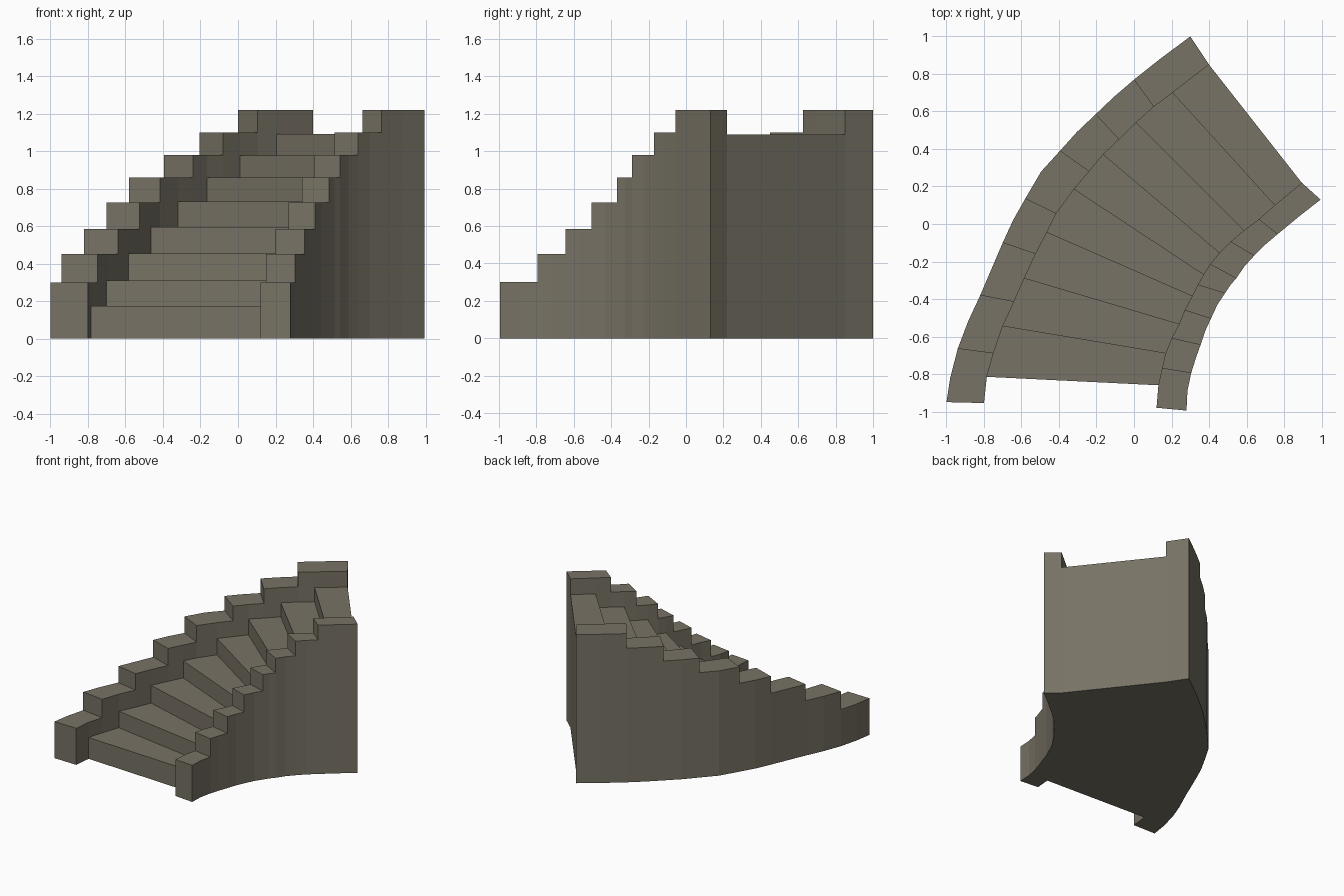
import bpy, bmesh

if "Cube" in bpy.data.objects:
    bpy.data.objects.remove(bpy.data.objects["Cube"])

stone = bpy.data.materials.new("weathered stone")
stone.diffuse_color = (0.185, 0.168, 0.128, 1)
stone.use_nodes = True
stone.node_tree.nodes["Principled BSDF"].inputs["Base Color"].default_value = stone.diffuse_color

# Plan curves at every half step, from the bottom of the stair to the top
left_outer = [(-1, -.95), (-.98, -.82), (-.94, -.665), (-.885, -.52), (-.82, -.38), (-.76, -.24),
              (-.70, -.10), (-.645, .02), (-.58, .135), (-.495, .28), (-.395, .39), (-.305, .49),
              (-.205, .585), (-.105, .68), (0, .77), (.145, .885), (.30, 1.0)]
left_inner = [(-.80, -.955), (-.785, -.815), (-.75, -.69), (-.70, -.545), (-.64, -.415), (-.585, -.29),
              (-.525, -.16), (-.465, -.045), (-.415, .055), (-.32, .185), (-.24, .28), (-.165, .37),
              (-.08, .45), (.01, .54), (.105, .625), (.205, .70), (.40, .85)]
right_inner = [(.12, -.98), (.13, -.86), (.15, -.77), (.168, -.69), (.20, -.61), (.24, -.535),
               (.27, -.46), (.31, -.385), (.34, -.325), (.37, -.27), (.405, -.215), (.455, -.155),
               (.515, -.095), (.585, -.035), (.665, .025), (.75, .10), (.895, .22)]
right_outer = [(.28, -.995), (.285, -.89), (.305, -.795), (.33, -.715), (.355, -.645), (.38, -.57),
               (.41, -.505), (.445, -.43), (.485, -.37), (.515, -.325), (.545, -.29), (.59, -.225),
               (.64, -.17), (.70, -.11), (.765, -.055), (.88, .04), (.995, .13)]
wall_z = [.30, .45, .585, .725, .86, .98, 1.10, 1.22]
tread_z = [.175, .31, .455, .595, .73, .86, .975, 1.09]


def stepped_strip(name, L, R, tops, left_floor, right_floor):
    """Stepped solid between two plan curves; a floor of None leaves that hidden side out."""
    bm = bmesh.new()

    def quad(*pts):
        bm.faces.new([bm.verts.new((p[0], p[1], z)) for p, z in pts])

    z_prev = 0
    for i, z in enumerate(tops):
        l0, l1, r0, r1 = L[i], L[i + 1], R[i], R[i + 1]
        quad((l0, z), (r0, z), (r1, z), (l1, z))
        quad((l0, 0), (l1, 0), (r1, 0), (r0, 0))
        if z > z_prev:                                   # riser
            quad((l0, z_prev), (r0, z_prev), (r0, z), (l0, z))
        if left_floor:
            f = left_floor[i]
            quad((l0, f), (l0, z), (l1, z), (l1, f))
        if right_floor:
            f = right_floor[i]
            quad((r0, f), (r1, f), (r1, z), (r0, z))
        z_prev = z
    quad((R[-1], 0), (L[-1], 0), (L[-1], z), (R[-1], z))  # back end
    bmesh.ops.remove_doubles(bm, verts=bm.verts[:], dist=0.0005)
    mesh = bpy.data.meshes.new(name)
    bm.to_mesh(mesh)
    bm.free()
    mesh.materials.append(stone)
    bpy.context.collection.objects.link(bpy.data.objects.new(name, mesh))


wall_tops = [wall_z[k // 2] for k in range(16)]
tread_tops = [tread_z[k // 2] for k in range(15)]
ground = [0] * 16
inner_floor = [0] + tread_tops      # walls show only above the treads

# Side walls and the winding flight between them
stepped_strip("left_stepped_wall", left_outer, left_inner, wall_tops, ground, inner_floor)
stepped_strip("right_stepped_wall", right_inner, right_outer, wall_tops, inner_floor, ground)
stepped_strip("stair_treads", left_inner[1:], right_inner[1:], tread_tops, None, None)
